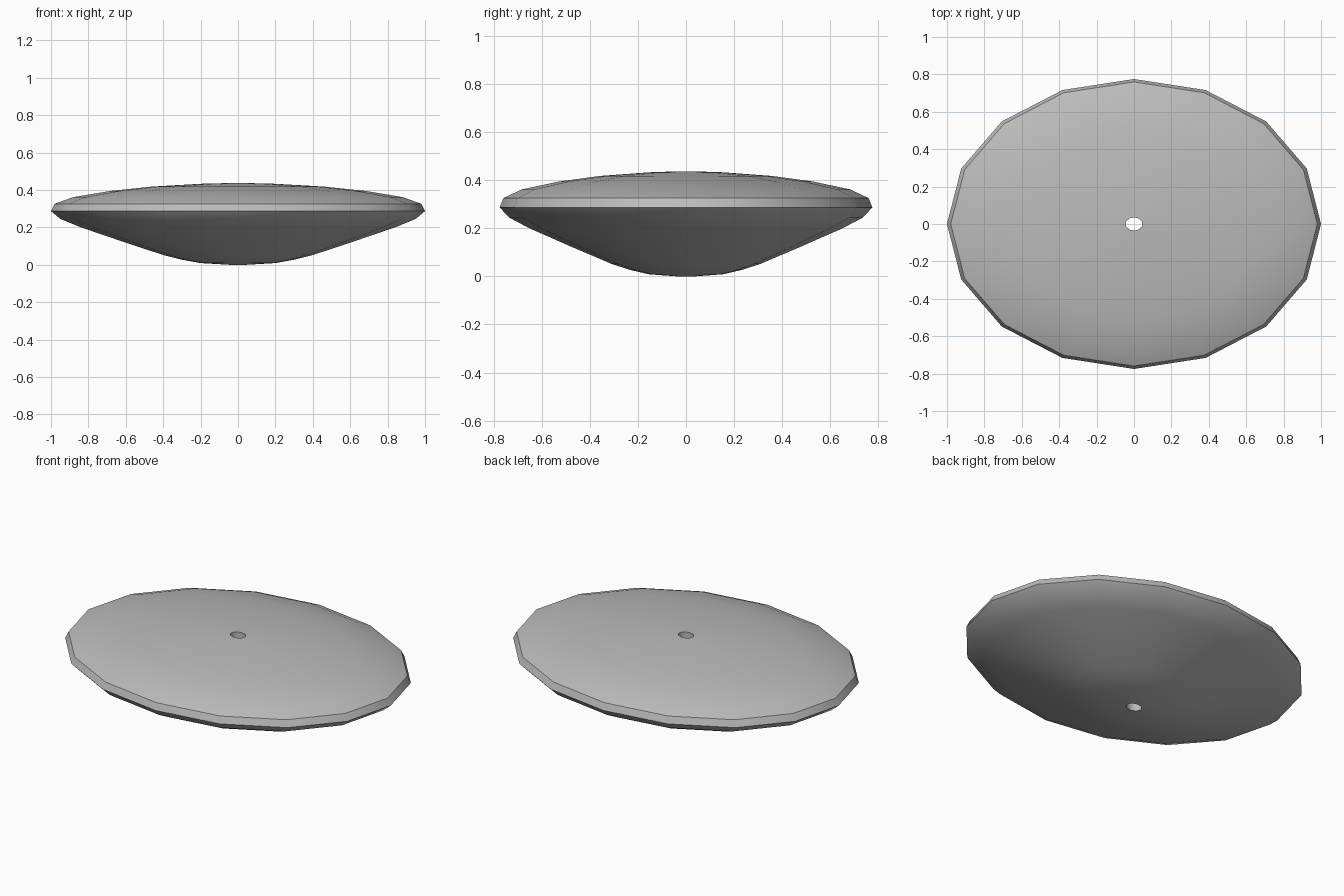
import bpy, bmesh, math

if "Cube" in bpy.data.objects:
    bpy.data.objects.remove(bpy.data.objects["Cube"])

SIDES = 16
Y_SCALE = 0.775

# Radius and height, from the top of the bore, over the rim and down to the bottom
PROFILE = [
    (0.045, 0.437), (0.20, 0.433), (0.46, 0.418), (0.68, 0.395),
    (0.88, 0.362), (0.98, 0.326), (1.00, 0.287), (0.95, 0.245),
    (0.84, 0.20), (0.62, 0.125), (0.40, 0.052), (0.30, 0.027),
    (0.20, 0.009), (0.045, 0.0),
]

grey = bpy.data.materials.new("mid grey")
grey.diffuse_color = (0.5, 0.5, 0.5, 1)
grey.use_nodes = True
grey.node_tree.nodes["Principled BSDF"].inputs["Base Color"].default_value = grey.diffuse_color

# Lens-shaped disc: elliptical rings, with the last ring joined to the first as the bore
bm = bmesh.new()
rings = []
for r, z in PROFILE:
    ring = []
    for i in range(SIDES):
        a = 2 * math.pi * i / SIDES
        ring.append(bm.verts.new((r * math.cos(a), r * Y_SCALE * math.sin(a), z)))
    rings.append(ring)
for k, upper in enumerate(rings):
    lower = rings[(k + 1) % len(rings)]
    for i in range(SIDES):
        j = (i + 1) % SIDES
        bm.faces.new((upper[i], lower[i], lower[j], upper[j]))
bmesh.ops.recalc_face_normals(bm, faces=bm.faces)

mesh = bpy.data.meshes.new("pierced_disc")
bm.to_mesh(mesh)
bm.free()
mesh.materials.append(grey)
disc = bpy.data.objects.new("pierced_disc", mesh)
bpy.context.collection.objects.link(disc)

# Smooth surfaces with crisp rim and bore edges
bpy.context.view_layer.objects.active = disc
disc.select_set(True)
bpy.ops.object.shade_smooth_by_angle(angle=math.radians(30))
